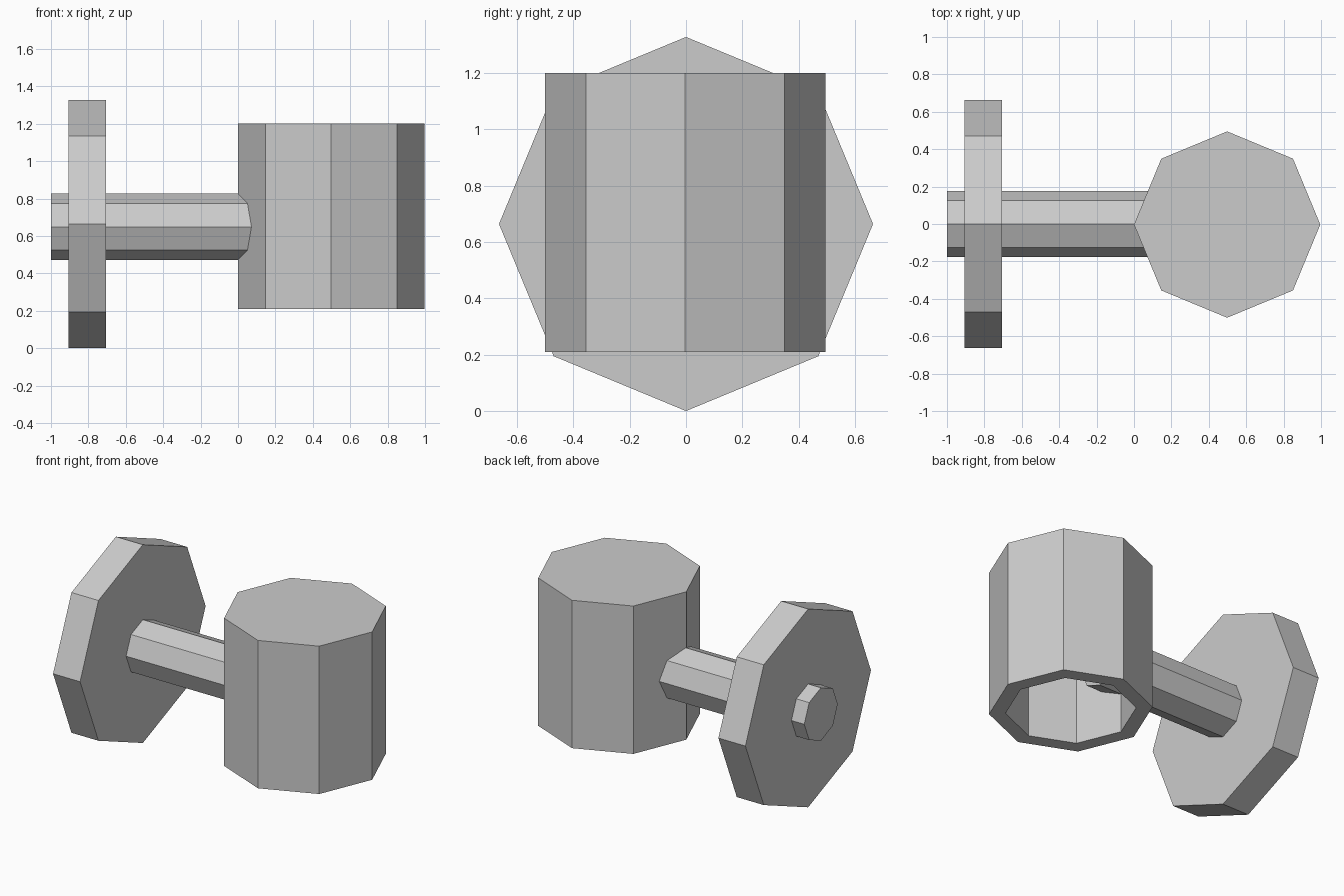
import bpy, bmesh
from math import pi
from mathutils import Matrix, Vector

if "Cube" in bpy.data.objects:
    bpy.data.objects.remove(bpy.data.objects["Cube"])


def octagon_prism(name, radius, length, centre, along_x=False, bore=None):
    """Eight-sided prism; bore=(wall, depth) hollows it from the bottom."""
    bm = bmesh.new()
    bmesh.ops.create_cone(bm, cap_ends=True, segments=8,
                          radius1=radius, radius2=radius, depth=length)
    # put corners exactly on the axes
    first = max(bm.verts, key=lambda v: v.co.x).co
    if abs(first.y) > 0.01 * radius:
        bmesh.ops.rotate(bm, verts=bm.verts, cent=(0, 0, 0),
                         matrix=Matrix.Rotation(pi / 8, 3, 'Z'))
    if bore:
        wall, depth = bore
        bm.normal_update()
        floor = min(bm.faces, key=lambda f: f.normal.z)
        inner = bmesh.ops.extrude_face_region(bm, geom=[floor])
        verts = [g for g in inner["geom"] if isinstance(g, bmesh.types.BMVert)]
        face = [g for g in inner["geom"] if isinstance(g, bmesh.types.BMFace)]
        k = (radius - wall) / radius
        bmesh.ops.scale(bm, vec=(k, k, 1), verts=verts)
        if floor.is_valid:
            bmesh.ops.delete(bm, geom=[floor], context='FACES_ONLY')
        # push the inset face up into the body
        inner = bmesh.ops.extrude_face_region(bm, geom=face)
        verts = [g for g in inner["geom"] if isinstance(g, bmesh.types.BMVert)]
        bmesh.ops.translate(bm, vec=(0, 0, depth), verts=verts)
        if face[0].is_valid:
            bmesh.ops.delete(bm, geom=face, context='FACES_ONLY')
    if along_x:
        bmesh.ops.rotate(bm, verts=bm.verts, cent=(0, 0, 0),
                         matrix=Matrix.Rotation(pi / 2, 3, 'Y'))
    bmesh.ops.recalc_face_normals(bm, faces=bm.faces)
    mesh = bpy.data.meshes.new(name)
    bm.to_mesh(mesh)
    bm.free()
    obj = bpy.data.objects.new(name, mesh)
    obj.location = Vector(centre)
    bpy.context.collection.objects.link(obj)
    return obj


# hollow head, open at the bottom
octagon_prism("hollow_head", 0.498, 0.99, (0.498, -0.003, 0.705), bore=(0.1, 0.89))

# shaft running from the outer end into the hollow head
octagon_prism("shaft", 0.177, 1.27, (-0.365, 0, 0.649), along_x=True)

# thick wheel around the shaft
octagon_prism("wheel", 0.664, 0.2, (-0.805, 0, 0.664), along_x=True)
